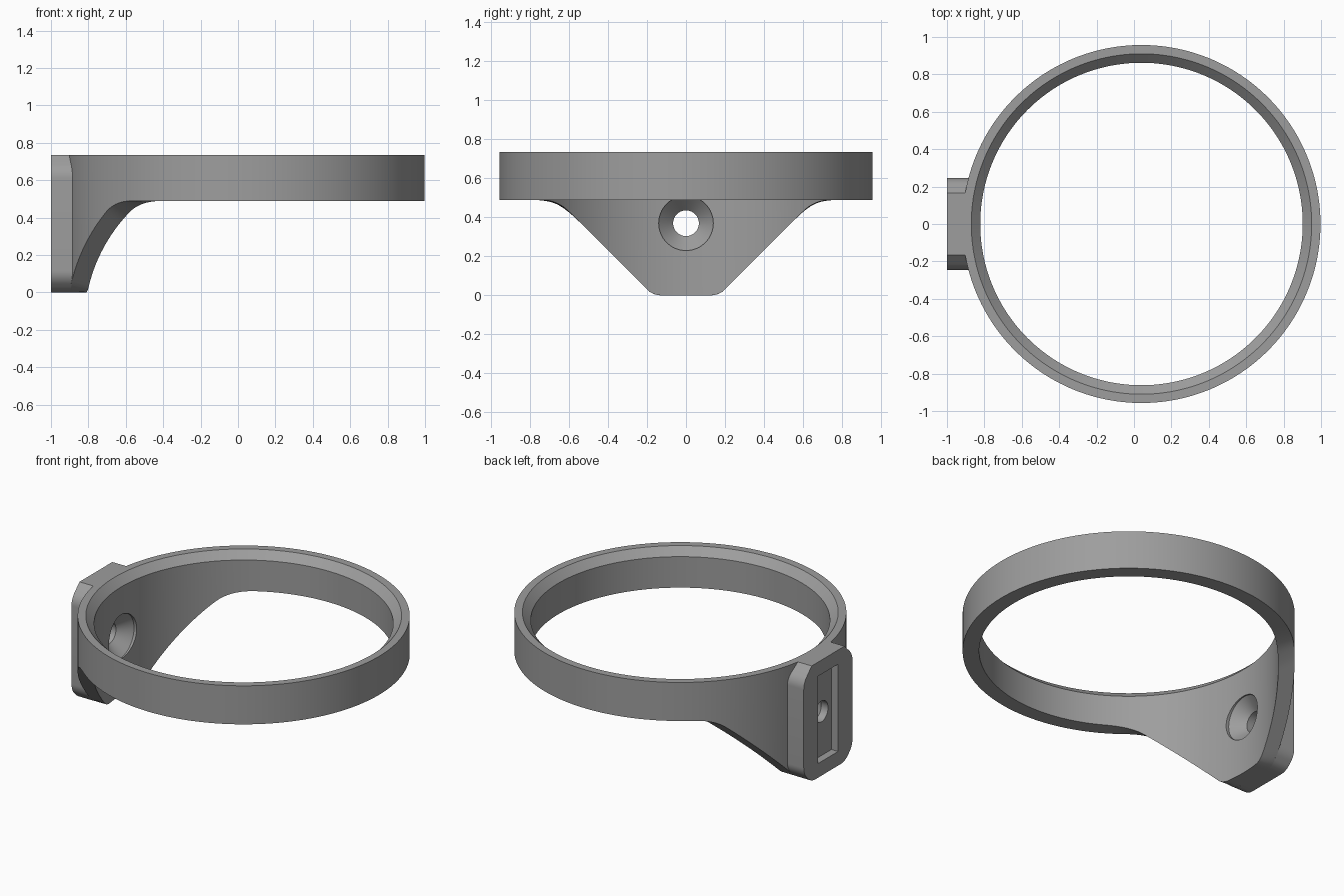
import bpy, bmesh
from math import sin, cos, pi, sqrt

if "Cube" in bpy.data.objects:
    bpy.data.objects.remove(bpy.data.objects["Cube"])

CX = 0.04                       # ring centre in x
R_OUT, R_LIP, R_IN = 0.957, 0.91, 0.862
Z_RING, Z_TOP = 0.49, 0.735     # underside and top of the band
HALF_W = 0.245                  # half width of the mounting pad
R = 0.1                         # small fillet radius
T = R * 0.41421                 # its tangent length on a 45 degree corner

grey = bpy.data.materials.new("grey plastic")
grey.diffuse_color = (0.34, 0.34, 0.34, 1)
grey.use_nodes = True
grey.node_tree.nodes["Principled BSDF"].inputs["Base Color"].default_value = grey.diffuse_color


def loft(name, sections, closed=False):
    """Skin equal-length closed sections into one solid object."""
    bm = bmesh.new()
    rows = [[bm.verts.new(p) for p in s] for s in sections]
    n = len(rows[0])
    pairs = list(zip(rows, rows[1:]))
    if closed:
        pairs.append((rows[-1], rows[0]))
    else:
        bm.faces.new(rows[0])
        bm.faces.new(rows[-1])
    for a, b in pairs:
        for i in range(n):
            j = (i + 1) % n
            bm.faces.new((a[i], a[j], b[j], b[i]))
    bmesh.ops.recalc_face_normals(bm, faces=bm.faces)
    mesh = bpy.data.meshes.new(name)
    bm.to_mesh(mesh)
    bm.free()
    ob = bpy.data.objects.new(name, mesh)
    bpy.context.collection.objects.link(ob)
    mesh.materials.append(grey)
    return ob


def apron_z(y):
    """Lower outline of the hanging apron: flat, 45 degree slope, flat, with fillets."""
    y = abs(y)
    rb, tb = 2 * R, 2 * T
    if y < 0.17 - T:
        return 0.0
    if y < 0.17 + T / sqrt(2):
        return R - sqrt(R * R - (y - 0.17 + T) ** 2)
    if y < 0.66 - tb / sqrt(2):
        return y - 0.17
    if y < 0.66 + tb:
        return Z_RING - rb + sqrt(rb * rb - (0.66 + tb - y) ** 2)
    return Z_RING


def pad_z(y):
    """Bottom and top of the pad outline, with rounded chamfered corners."""
    y = abs(y)
    low, high = apron_z(y), Z_TOP - max(0, y - 0.165)
    if y > HALF_W - R + R / sqrt(2):
        h = sqrt(max(0, R * R - (y - HALF_W + R) ** 2))
        low, high = 0.075 + T - h, 0.655 - T + h
    return low, high


# Ring band with the apron hanging on the -x side
sections = []
SEG = 256
for k in range(SEG):
    a = 2 * pi * k / SEG
    c, s = cos(a), sin(a)

    def bottom(r):
        return apron_z(r * s) if c < 0 else Z_RING

    prof = [(R_IN, bottom(R_IN)), (R_OUT, bottom(R_OUT)), (R_OUT, Z_TOP),
            (R_LIP, Z_TOP), (R_IN, Z_TOP - (R_LIP - R_IN))]
    sections.append([(CX + r * c, r * s, z) for r, z in prof])
ring = loft("ring_band", sections, closed=True)

# Mounting pad, front side following the ring wall
half = [0, 0.04, 0.08, 0.1286, 0.14, 0.15, 0.165, 0.18, 0.19, 0.1993]
half += [HALF_W - R + R * sin(pi / 4 + pi / 4 * i / 8) for i in range(9)]
sections = []
for y in [-v for v in half[:0:-1]] + half:
    low, high = pad_z(y)
    x = CX - sqrt(R_OUT ** 2 - y * y) + 0.004
    sections.append([(-1, y, low), (x, y, low), (x, y, high), (-1, y, high)])
pad = loft("mounting_pad", sections)

# Countersunk screw hole cutter, along x
hole = loft("screw_hole_cutter",
            [[(x, r * cos(2 * pi * i / 64), 0.37 + r * sin(2 * pi * i / 64)) for i in range(64)]
             for x, r in [(-1.1, 0.066), (-0.905, 0.066), (-0.83, 0.14), (-0.7, 0.14)]])

# Rectangular pocket cutter in the back of the pad
pocket = loft("pocket_cutter",
              [[(x, -0.1, 0.09), (x, 0.1, 0.09), (x, 0.1, 0.645), (x, -0.1, 0.645)]
               for x in (-1.1, -0.953)])


def cut(ob, cutter):
    mod = ob.modifiers.new("cut", "BOOLEAN")
    mod.operation = "DIFFERENCE"
    mod.solver = "EXACT"
    mod.object = cutter
    bpy.context.view_layer.objects.active = ob
    bpy.ops.object.modifier_apply(modifier=mod.name)


cut(pad, pocket)
cut(pad, hole)
cut(ring, hole)
for cutter in (hole, pocket):
    bpy.data.objects.remove(cutter)

# Smooth curved walls, crisp edges
for ob in (ring, pad):
    bpy.ops.object.select_all(action="DESELECT")
    ob.select_set(True)
    bpy.context.view_layer.objects.active = ob
    bpy.ops.object.shade_smooth_by_angle(angle=pi / 6)
